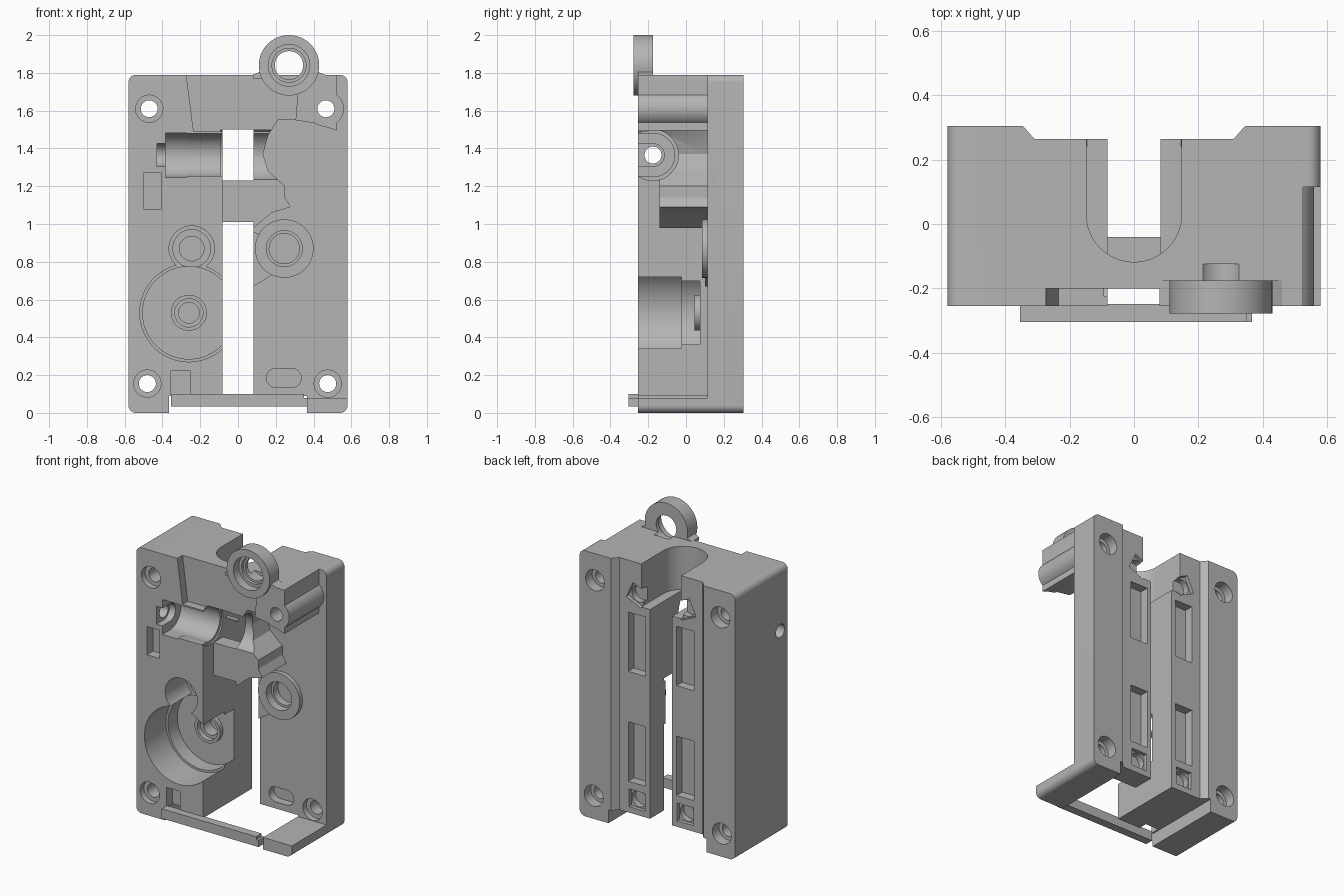
import bpy, bmesh, math
from mathutils import Matrix

if "Cube" in bpy.data.objects:
    bpy.data.objects.remove(bpy.data.objects["Cube"], do_unlink=True)

grey = bpy.data.materials.new("mid_grey")
grey.use_nodes = True
colour = (0.46, 0.46, 0.46, 1)
grey.diffuse_color = colour
grey.node_tree.nodes["Principled BSDF"].inputs["Base Color"].default_value = colour


def finish(bm, name):
    bmesh.ops.recalc_face_normals(bm, faces=bm.faces)
    mesh = bpy.data.meshes.new(name)
    bm.to_mesh(mesh)
    bm.free()
    mesh.materials.append(grey)
    ob = bpy.data.objects.new(name, mesh)
    bpy.context.collection.objects.link(ob)
    return ob


def box(x0, x1, y0, y1, z0, z1, name="cutter"):
    return prism([(x0, z0), (x1, z0), (x1, z1), (x0, z1)], y0, y1, name)


def prism(points, a, b, name="cutter", upright=False):
    """Extrude an x-z outline along y, or an x-y outline along z."""
    bm = bmesh.new()
    verts = [bm.verts.new((p, q, a) if upright else (p, a, q)) for p, q in points]
    face = bm.faces.new(verts)
    out = bmesh.ops.extrude_face_region(bm, geom=[face])["geom"]
    move = (0, 0, b - a) if upright else (0, b - a, 0)
    bmesh.ops.translate(bm, vec=move, verts=[v for v in out if isinstance(v, bmesh.types.BMVert)])
    return finish(bm, name)


def circle(x, z, r, n=48, start=0, end=360):
    steps = n if end - start == 360 else n + 1
    angles = [math.radians(start + (end - start) * i / n) for i in range(steps)]
    return [(x + r * math.cos(t), z + r * math.sin(t)) for t in angles]


def disc(x, z, r, y0, y1, name="cutter"):
    return prism(circle(x, z, r), y0, y1, name)


def rod(x0, x1, y, z, r):
    """Cylinder along x."""
    bm = bmesh.new()
    bmesh.ops.create_cone(bm, cap_ends=True, segments=48, radius1=r, radius2=r, depth=x1 - x0)
    bm.transform(Matrix.Translation(((x0 + x1) / 2, y, z)) @ Matrix.Rotation(math.pi / 2, 4, "Y"))
    return finish(bm, "cutter")


def combine(target, other, mode="DIFFERENCE"):
    mod = target.modifiers.new("cut", "BOOLEAN")
    mod.operation, mod.solver, mod.object = mode, "EXACT", other
    bpy.context.view_layer.objects.active = target
    bpy.ops.object.modifier_apply(modifier=mod.name)
    bpy.data.objects.remove(other, do_unlink=True)


def cut(target, *cutters):
    for c in cutters:
        combine(target, c)


FRONT, BACK, FLOOR, SLOT = -0.255, 0.305, 0.115, 0.083
OUT = -0.4

# Housing block with rounded corners
outline = []
for x, z, start in ((0.54, 1.75, 0), (-0.54, 1.75, 90), (-0.54, 0.04, 180), (0.54, 0.04, 270)):
    outline += circle(x, z, 0.04, 8, start, start + 90)
body = prism(outline, FRONT, BACK, "housing")

# Stepped channel in the back, and the bottom notch
cut(body,
    prism([(-0.31, 0.265), (0.31, 0.265), (0.385, 0.35), (-0.385, 0.35)], -1, 3, upright=True),
    box(-0.365, 0.365, OUT, 0.4, -0.1, 0.09))

# Open right-hand compartment and the side relief by the upper boss
cut(body,
    prism([(SLOT, 0.08), (0.8, 0.08), (0.8, 1.49), (0.54, 1.49), (0.4, 1.535), (0.3, 1.55),
           (0.21, 1.55), (0.16, 1.47), (0.133, 1.37), (0.16, 1.28), (0.25, 1.2),
           (0.25, 1.14), (0.28, 1.09), (0.18, 1.06), (SLOT, 0.98)], OUT, FLOOR),
    box(0.525, 0.8, OUT, FLOOR, 1.4, 1.9))
combine(body, disc(0.465, 1.61, 0.095, FLOOR + 0.01, FRONT, "boss"), "UNION")

# Bridge front, centre slot, and rounded slot in the top
cut(body,
    box(-SLOT, 0.4, OUT, -0.14, 0.95, 1.4),
    box(-SLOT, SLOT, -0.04, 0.4, -0.1, 1.5),
    box(-SLOT, SLOT, OUT, 0.1, -0.1, 1.01),
    box(-SLOT, SLOT, OUT, 0.1, 1.23, 1.5))
u_shape = circle(0, 0.03, 0.148, 32, 180, 360) + [(0.148, 0.5), (-0.148, 0.5)]
cut(body, prism(u_shape, 1.5, 2, upright=True))

# Sunken panel at the top of the front
cut(body, prism([(-0.275, 1.8), (-0.235, 1.49), (0.3, 1.49), (0.325, 1.8)], OUT, -0.2))

# Sideways motor cradle with its stepped shaft hole
axis = (-0.175, 1.365)
cut(body,
    rod(-0.27, 0.3, *axis, 0.135 - 0.02), rod(-SLOT - 0.01, 0.3, *axis, 0.135),
    rod(-0.385, -0.26, *axis, 0.118), rod(-0.43, -0.37, *axis, 0.06),
    rod(-0.8, -0.4, *axis, 0.045),
    box(-0.385, -0.27, OUT, -0.175, 1.247, 1.483),
    box(-0.28, 0.2, OUT, -0.175, 1.255, 1.48),
    box(-0.43, -0.37, OUT, -0.175, 1.305, 1.425))

# Round gear wells on the left
cut(body,
    disc(-0.26, 0.53, 0.26, OUT, -0.025), disc(-0.26, 0.53, 0.245, -0.03, 0.075),
    disc(-0.245, 0.87, 0.12, OUT, -0.025), disc(-0.245, 0.87, 0.1, -0.03, 0.03),
    disc(-0.245, 0.87, 0.065, 0, 0.1))
combine(body, disc(-0.26, 0.53, 0.095, 0.045, 0.09, "bearing_seat"), "UNION")
cut(body, disc(-0.26, 0.53, 0.075, 0, 0.08), disc(-0.26, 0.53, 0.055, 0, 0.16))

# Bearing seat on the right floor
combine(body, prism([(SLOT, 0.67), (0.18, 0.73), (0.28, 0.76), (0.2, 0.9), (SLOT, 0.96)],
                    0.1, 0.13, "seat_pad"), "UNION")
combine(body, disc(0.245, 0.87, 0.155, 0.085, 0.13, "bearing_ring"), "UNION")
cut(body, disc(0.245, 0.87, 0.095, 0, 0.14), disc(0.245, 0.87, 0.08, 0, 0.19))

# Small front pockets and the oblong recess
cut(body, box(-0.5, -0.405, OUT, -0.19, 1.08, 1.27), box(-0.355, -0.255, OUT, -0.19, 0.05, 0.225))
oblong = circle(0.285, 0.185, 0.05, 16, -90, 90) + circle(0.2, 0.185, 0.05, 16, 90, 270)
cut(body, prism(oblong, 0, 0.17))

# Corner screw holes, countersunk on both sides
for x, z, face in ((-0.47, 1.61, FRONT), (0.465, 1.61, FRONT), (-0.48, 0.155, FRONT), (0.475, 0.155, FLOOR)):
    cut(body, disc(x, z, 0.045, OUT, 0.4), disc(x, z, 0.07, BACK - 0.07, 0.4))
    if x < 0 or z < 1:
        cut(body, disc(x, z, 0.072, face - 0.1, face + 0.04))

# Rail pockets and nut seats in the back channel
for side in (-1, 1):
    x = 0.18 * side
    for z in (0.5, 1.24):
        cut(body, box(x - 0.065, x + 0.065, 0.205, 0.4, z - 0.2, z + 0.2))
    for z, turn in ((0.19, 0), (1.57, 25 * side)):
        cut(body, disc(x, z, 0.055, 0.2, 0.4),
            prism(circle(x, z, 0.085, 4, 45 + turn, 405 + turn), 0.24, 0.4))

# Eyelet above the top edge, with a flared foot
eyelet = disc(0.27, 1.84, 0.16, -0.278, -0.175, "eyelet")
combine(eyelet, prism([(0.08, 1.77), (0.08, 1.79), (0.115, 1.805), (0.14, 1.84), (0.4, 1.84),
                       (0.425, 1.805), (0.46, 1.79), (0.46, 1.77)], -0.255, -0.176, "foot"), "UNION")
for part in (eyelet, body):
    cut(part, disc(0.27, 1.84, 0.075, OUT, -0.125), disc(0.27, 1.84, 0.11, OUT, -0.22),
        disc(0.27, 1.84, 0.09, OUT, -0.2))

# Bar across the foot of the front
bar = box(-0.355, 0.35, -0.305, -0.248, 0.035, 0.1, "bottom_bar")
lug = box(0.345, 0.367, -0.305, -0.24, 0.035, 0.08, "bar_lug")

for ob in (body, eyelet, bar, lug):
    bpy.ops.object.select_all(action="DESELECT")
    ob.select_set(True)
    bpy.context.view_layer.objects.active = ob
    bpy.ops.object.shade_smooth_by_angle(angle=math.radians(30))
